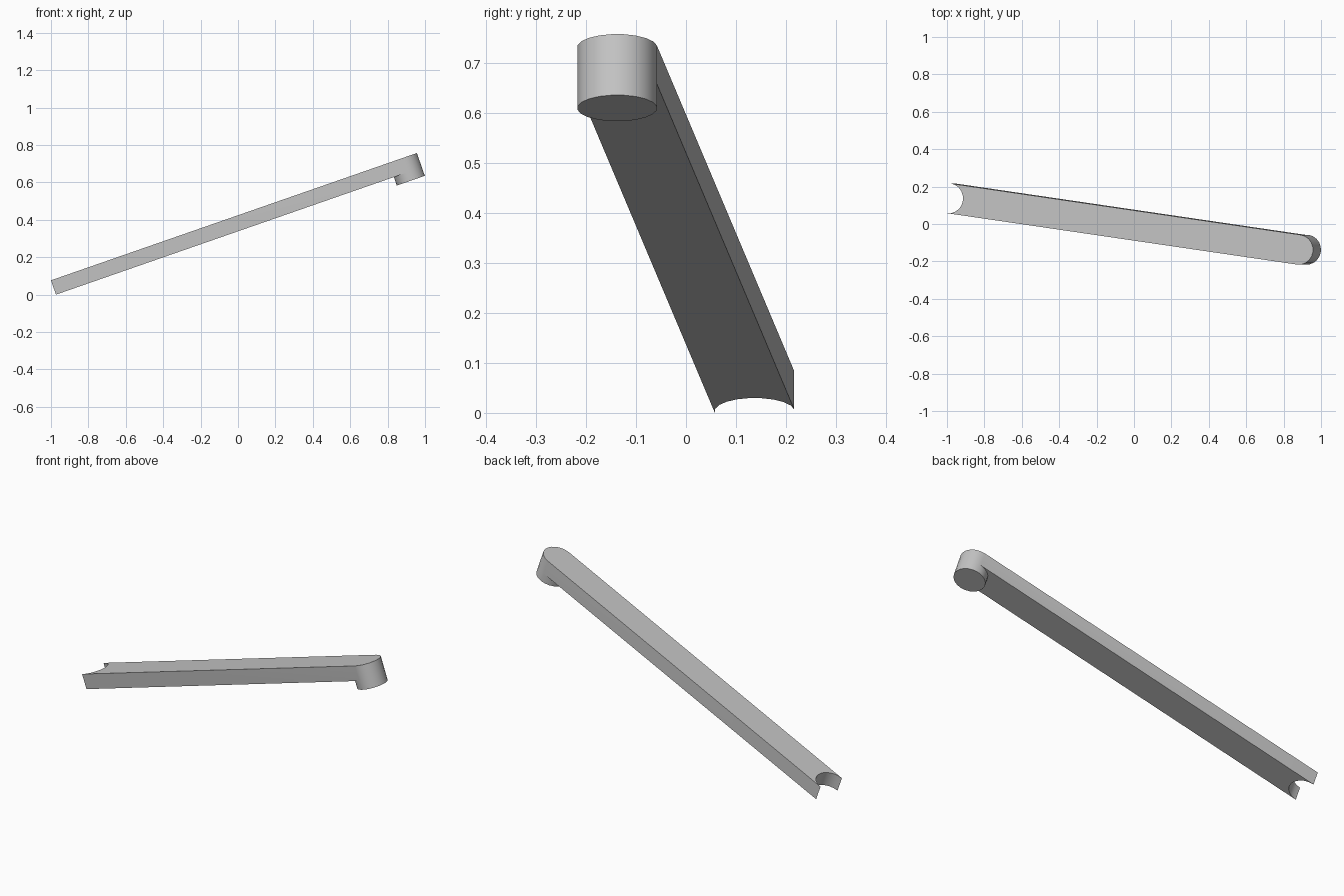
import bpy, bmesh
from math import sin, cos, pi, radians
from mathutils import Matrix

if "Cube" in bpy.data.objects:
    bpy.data.objects.remove(bpy.data.objects["Cube"], do_unlink=True)

LENGTH, RADIUS = 2.0, 0.08         # pivot to pivot, half width
THICK, BOSS = 0.081, 0.129         # bar depth, boss depth
HALF = 10                          # segments per half circle


def arc(cx, start, sweep, count):
    """Points on a circle centred on the bar's long axis."""
    return [(cx + RADIUS * cos(start + sweep * i / count),
             RADIUS * sin(start + sweep * i / count)) for i in range(count + 1)]


notch = arc(0, pi / 2, -pi, HALF)            # hollow end, upper to lower corner
front = arc(LENGTH, -pi / 2, pi, HALF)       # rounded outer end
back = arc(LENGTH, pi / 2, pi, HALF)         # half of the boss facing the bar
outline = notch + front
circle = front + back[1:-1]

bm = bmesh.new()


def face(points):
    bm.faces.new([bm.verts.new(p) for p in points])


def cap(loop, z):
    face([(x, y, z) for x, y in loop])


def walls(loop, top, bottom):
    for (ax, ay), (bx, by) in zip(loop, loop[1:] + loop[:1]):
        face([(ax, ay, top), (ax, ay, bottom), (bx, by, bottom), (bx, by, top)])


# Bar with hollow and rounded ends
cap(outline, 0)
walls(outline, 0, -THICK)
cap(notch + back[::-1], -THICK)
# Round boss hanging under the upper end
walls(circle, -THICK, -BOSS)
cap(circle, -BOSS)

bmesh.ops.remove_doubles(bm, verts=bm.verts, dist=0.0001)
bmesh.ops.recalc_face_normals(bm, faces=bm.faces)

# Tilt the lever upward and swing it slightly forward
bm.transform(Matrix.Translation((-0.9895, 0.137, 0.08))
             @ Matrix.Rotation(radians(-19.18), 4, 'Y')
             @ Matrix.Rotation(radians(-7.89), 4, 'Z'))

mesh = bpy.data.meshes.new("lever_arm")
bm.to_mesh(mesh)
bm.free()
lever = bpy.data.objects.new("lever_arm", mesh)
bpy.context.collection.objects.link(lever)

# Plain grey
grey = bpy.data.materials.new("plain_grey")
grey.use_nodes = True
color = (0.55, 0.55, 0.55, 1)
grey.diffuse_color = color
grey.node_tree.nodes["Principled BSDF"].inputs["Base Color"].default_value = color
mesh.materials.append(grey)

bpy.ops.object.select_all(action='DESELECT')
lever.select_set(True)
bpy.context.view_layer.objects.active = lever
bpy.ops.object.shade_smooth_by_angle(angle=radians(30))
